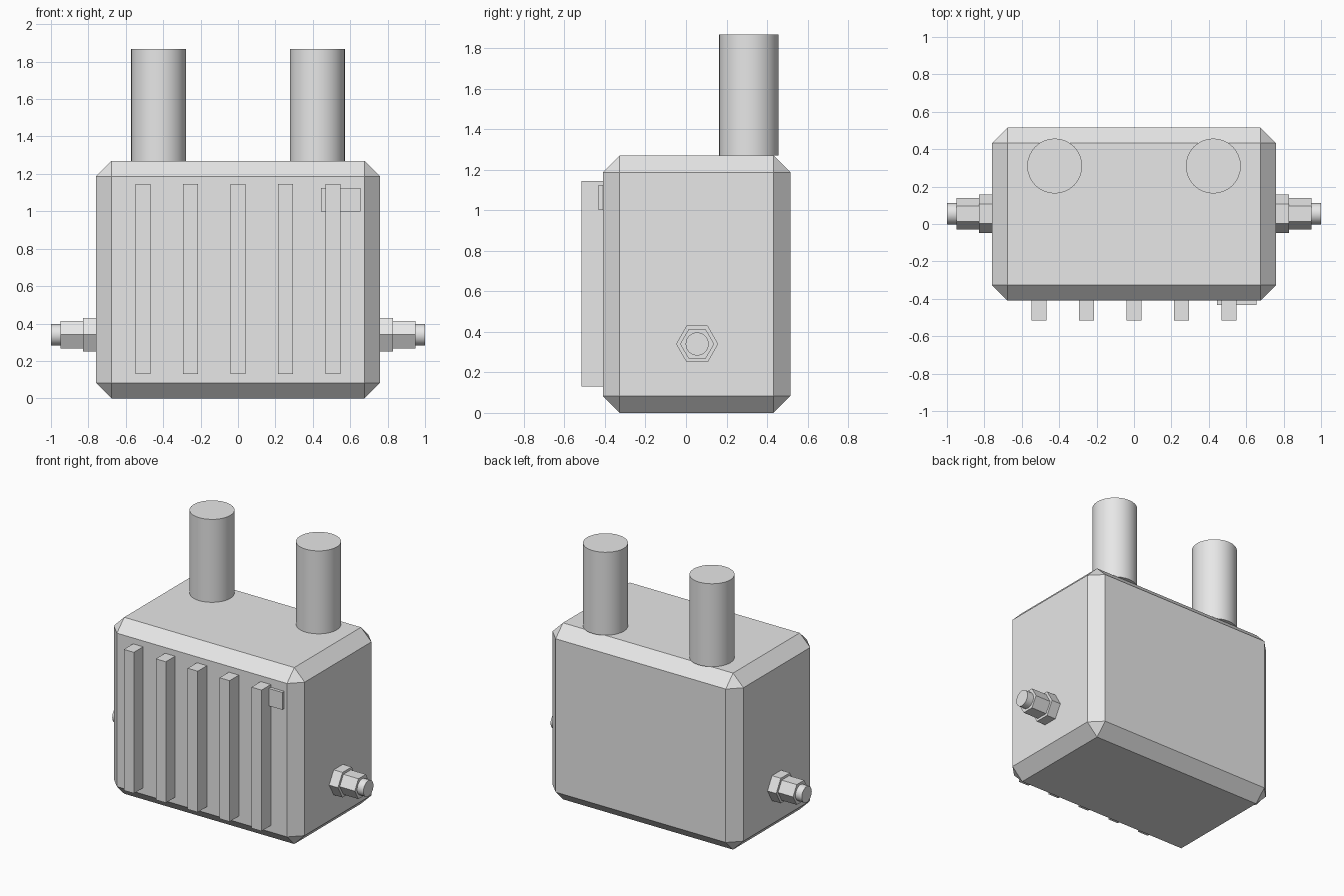
import bpy
import math

cube = bpy.data.objects.get("Cube")
if cube:
    bpy.data.objects.remove(cube, do_unlink=True)

grey = bpy.data.materials.new("plain grey")
grey.use_nodes = True
colour = (0.8, 0.8, 0.8, 1)
grey.diffuse_color = colour
grey.node_tree.nodes["Principled BSDF"].inputs["Base Color"].default_value = colour


def box(name, lo, hi):
    centre = [(a + b) / 2 for a, b in zip(lo, hi)]
    bpy.ops.mesh.primitive_cube_add(size=1, location=centre)
    ob = bpy.context.object
    ob.name = name
    ob.scale = [b - a for a, b in zip(lo, hi)]
    bpy.ops.object.transform_apply(location=False, rotation=False, scale=True)
    ob.data.materials.append(grey)
    return ob


def rod(name, sides, radius, length, centre, rotation=(0, 0, 0)):
    bpy.ops.mesh.primitive_cylinder_add(vertices=sides, radius=radius, depth=length,
                                        location=centre, rotation=rotation)
    ob = bpy.context.object
    ob.name = name
    ob.data.materials.append(grey)
    if sides > 6:
        bpy.ops.object.shade_smooth_by_angle(angle=math.radians(30))
    return ob


# Chamfered main housing
body = box("housing", (-0.76, -0.41, 0), (0.76, 0.515, 1.27))
bevel = body.modifiers.new("chamfer", 'BEVEL')
bevel.width = 0.083
bevel.segments = 1

# Cooling ribs on the front
for i in range(5):
    x = (i - 2) * 0.254
    box(f"front_rib_{i + 1}", (x - 0.04, -0.515, 0.13), (x + 0.04, -0.40, 1.145))

# Small label plate at the upper left of the front
box("label_plate", (0.445, -0.432, 1.0), (0.655, -0.40, 1.125))

# Top pipes and stepped side fittings
for side, s in (("left", 1), ("right", -1)):
    rod(f"{side}_top_pipe", 32, 0.147, 0.597, (s * 0.424, 0.31, 1.5685))
    for part, sides, radius, x0, x1 in (("large_nut", 6, 0.104, 0.75, 0.83),
                                        ("small_nut", 6, 0.084, 0.82, 0.95),
                                        ("nozzle", 24, 0.057, 0.94, 1.0)):
        rod(f"{side}_{part}", sides, radius, x1 - x0,
            (s * (x0 + x1) / 2, 0.055, 0.34), (0, math.pi / 2, 0))
